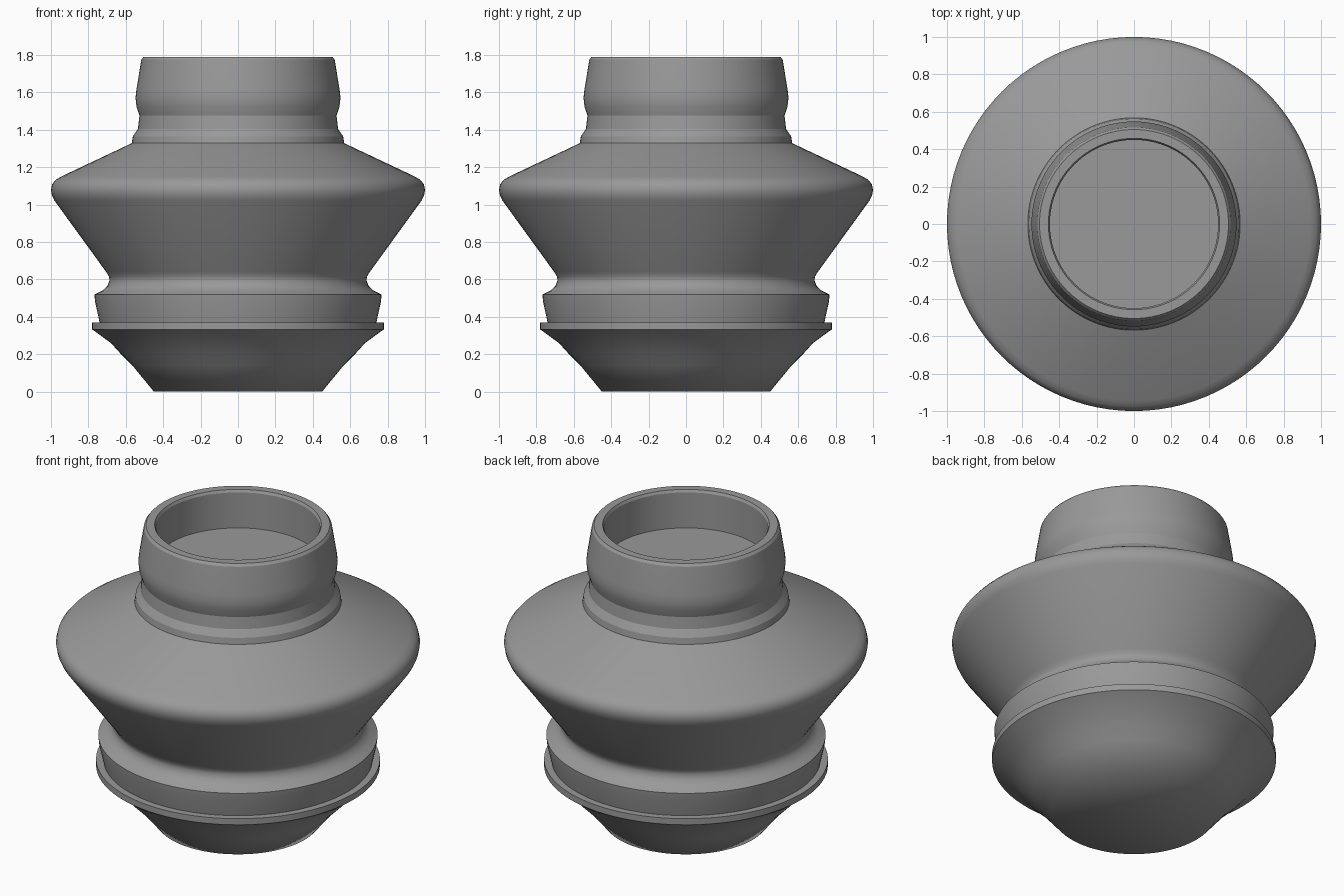
import bpy, bmesh, math

if "Cube" in bpy.data.objects:
    bpy.data.objects.remove(bpy.data.objects["Cube"])

SIDES = 96

# Dark grey finish shared by all parts
grey = bpy.data.materials.new("dark_grey")
grey.diffuse_color = (0.32, 0.32, 0.32, 1.0)
grey.use_nodes = True
grey.node_tree.nodes["Principled BSDF"].inputs["Base Color"].default_value = grey.diffuse_color


def lathe(name, profile, cap_start=False, cap_end=False, angle=52):
    """Revolve (radius, z) points, listed from bottom to top, around z."""
    bm = bmesh.new()
    rings = []
    for r, z in profile:
        rings.append([bm.verts.new((r * math.cos(2 * math.pi * i / SIDES),
                                    r * math.sin(2 * math.pi * i / SIDES), z))
                      for i in range(SIDES)])
    for a, b in zip(rings, rings[1:]):
        for i in range(SIDES):
            j = (i + 1) % SIDES
            bm.faces.new((a[i], a[j], b[j], b[i]))
    if cap_start:
        bm.faces.new(rings[0][::-1])
    if cap_end:
        bm.faces.new(rings[-1])
    mesh = bpy.data.meshes.new(name)
    bm.to_mesh(mesh)
    bm.free()
    mesh.materials.append(grey)
    ob = bpy.data.objects.new(name, mesh)
    bpy.context.collection.objects.link(ob)
    bpy.ops.object.select_all(action='DESELECT')
    ob.select_set(True)
    bpy.context.view_layer.objects.active = ob
    bpy.ops.object.shade_smooth_by_angle(angle=math.radians(angle))
    return ob


# Tapered foot with a closed base
lathe("foot", [(0.45, 0.005), (0.565, 0.14), (0.63, 0.205), (0.68, 0.26),
               (0.78, 0.333)], cap_start=True)

# Thin flange above the foot
lathe("flange", [(0.78, 0.333), (0.78, 0.37), (0.74, 0.37)], angle=30)

# Slightly flared collar
lathe("collar", [(0.74, 0.37), (0.764, 0.48), (0.768, 0.518)])

# Main body: cove, flaring wall, rounded rim and sloping shoulder
lathe("body", [(0.768, 0.518), (0.725, 0.54), (0.698, 0.565), (0.687, 0.595),
               (0.69, 0.615), (0.705, 0.64), (0.982, 1.022), (0.995, 1.05),
               (1.0, 1.08), (0.993, 1.11), (0.975, 1.132), (0.945, 1.15),
               (0.568, 1.328)])

# Neck: stepped ring, swollen mouth, lip and recessed cup with a floor
lathe("neck", [(0.568, 1.328), (0.562, 1.365), (0.535, 1.405), (0.527, 1.475),
               (0.543, 1.525), (0.548, 1.57), (0.543, 1.615), (0.517, 1.775),
               (0.505, 1.79), (0.458, 1.79), (0.45, 1.775), (0.45, 1.56)],
      cap_end=True, angle=22)

# Stand the model exactly on z = 0
for ob in bpy.context.collection.objects:
    if ob.name == "foot":
        for v in ob.data.vertices:
            if v.co.z < 0.01:
                v.co.z = 0.0
